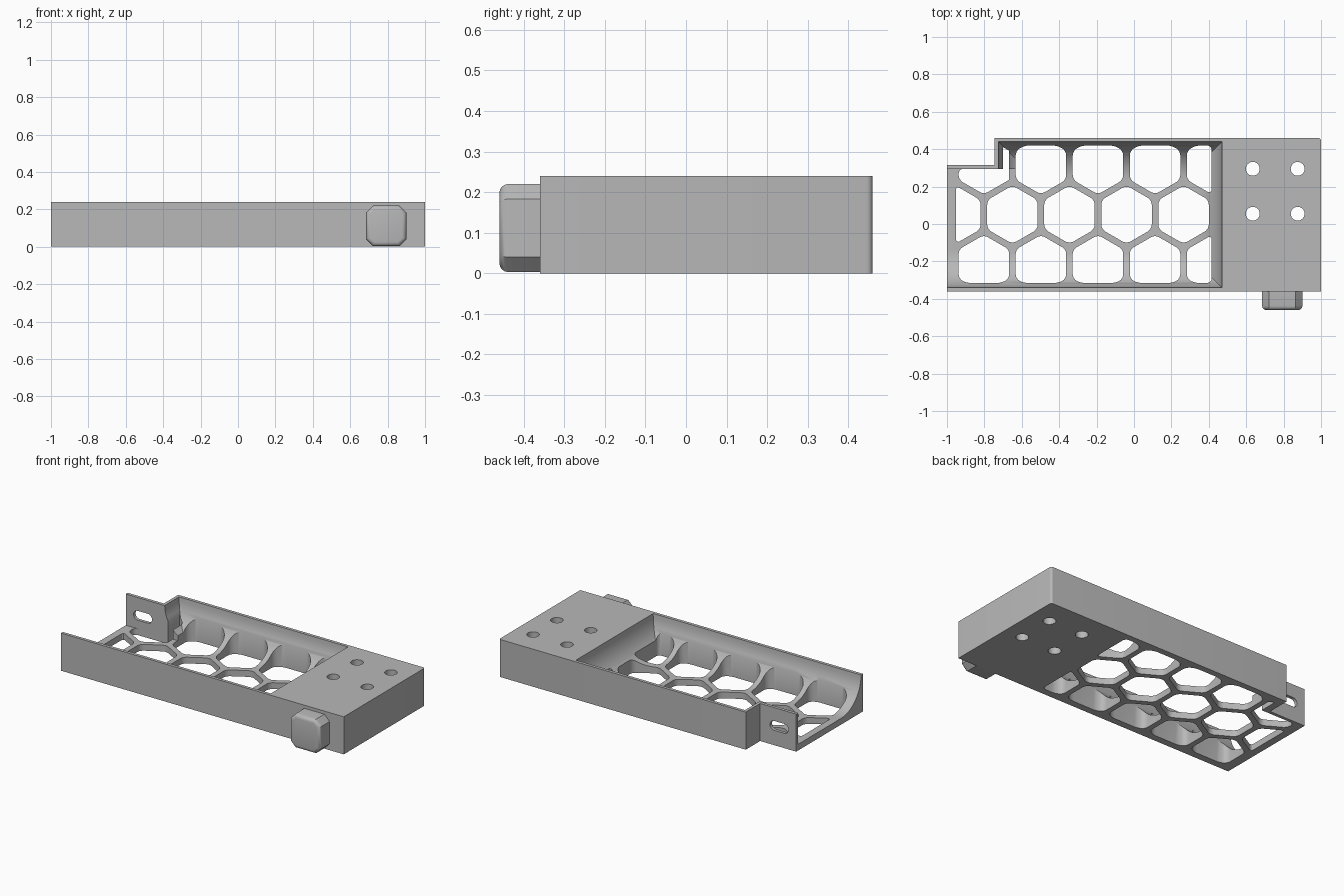
import bpy, bmesh, math

if "Cube" in bpy.data.objects:
    bpy.data.objects.remove(bpy.data.objects["Cube"])

grey = bpy.data.materials.new("plain_grey")
grey.use_nodes = True
grey.diffuse_color = (0.48, 0.48, 0.48, 1)
grey.node_tree.nodes["Principled BSDF"].inputs["Base Color"].default_value = grey.diffuse_color

HEIGHT, FLOOR, FILLET, TOP = 0.24, 0.04, 0.2, 0.3
AXES = {"x": lambda u, v, w: (w, u, v),
        "y": lambda u, v, w: (u, w, v),
        "z": lambda u, v, w: (u, v, w)}


def add_prism(bm, pts, axis, lo, hi, rounding=0):
    """Extrude a 2D outline along an axis, optionally rounding its long edges."""
    place = AXES[axis]
    part = bmesh.new()
    rings = [[part.verts.new(place(u, v, w)) for u, v in pts] for w in (lo, hi)]
    n = len(pts)
    part.faces.new(rings[0])
    part.faces.new(rings[1][::-1])
    for i in range(n):
        j = (i + 1) % n
        part.faces.new((rings[0][j], rings[0][i], rings[1][i], rings[1][j]))
    if rounding:
        long_edges = [part.edges.get((a, b)) for a, b in zip(*rings)]
        bmesh.ops.bevel(part, geom=long_edges, offset=rounding, segments=4,
                        profile=0.5, affect='EDGES', clamp_overlap=True)
    bmesh.ops.recalc_face_normals(part, faces=part.faces)
    temp = bpy.data.meshes.new("temp")
    part.to_mesh(temp)
    part.free()
    bm.from_mesh(temp)
    bpy.data.meshes.remove(temp)


def make_object(name, prisms):
    bm = bmesh.new()
    for args in prisms:
        add_prism(bm, *args)
    mesh = bpy.data.meshes.new(name)
    bm.to_mesh(mesh)
    bm.free()
    mesh.materials.append(grey)
    obj = bpy.data.objects.new(name, mesh)
    bpy.context.scene.collection.objects.link(obj)
    return obj


def combine(obj, cutter, operation='DIFFERENCE'):
    """Apply a boolean and discard the cutter."""
    mod = obj.modifiers.new("cut", 'BOOLEAN')
    mod.operation, mod.solver, mod.object = operation, 'EXACT', cutter
    bpy.context.view_layer.update()
    graph = bpy.context.evaluated_depsgraph_get()
    mesh = bpy.data.meshes.new_from_object(obj.evaluated_get(graph))
    obj.modifiers.clear()
    obj.data = mesh
    bpy.data.objects.remove(cutter)


def arc(cx, cy, r, start, end, steps=12):
    return [(cx + r * math.cos(math.radians(start + (end - start) * i / steps)),
             cy + r * math.sin(math.radians(start + (end - start) * i / steps)))
            for i in range(steps + 1)]


def scoop(a, b, round_b=True):
    """Trough section with large fillets where walls meet the floor."""
    left = [(a, TOP)] + arc(a + FILLET, FLOOR + FILLET, FILLET, 180, 270)
    if round_b:
        return left + arc(b - FILLET, FLOOR + FILLET, FILLET, 270, 360) + [(b, TOP)]
    return left + [(b, FLOOR), (b, TOP)]


def clip(pts, axis, limit, sign):
    """Keep the part of a convex outline where sign * (p - limit) <= 0."""
    out = []
    for p, q in zip(pts, pts[1:] + pts[:1]):
        dp, dq = sign * (p[axis] - limit), sign * (q[axis] - limit)
        if dp <= 0:
            out.append(p)
        if dp * dq < 0:
            t = dp / (dp - dq)
            out.append(tuple(p[k] + t * (q[k] - p[k]) for k in (0, 1)))
    return out


def hexagon(cx, cy, x_min, x_max, y_min, y_max):
    r = 0.135 / math.cos(math.pi / 6)
    pts = arc(cx, cy, r, 30, 330, 5)
    for axis, limit, sign in ((0, x_min, -1), (0, x_max, 1), (1, y_min, -1), (1, y_max, 1)):
        pts = clip(pts, axis, limit, sign)
    return pts


# Solid outline with the rear notch and one rounded rear corner
outline = [(-1, -0.36), (1, -0.36)] + arc(0.985, 0.445, 0.015, 0, 90, 5)
outline += [(-0.745, 0.46), (-0.745, 0.315), (-1, 0.315)]
tray = make_object("tray_body", [(outline, "z", 0, HEIGHT)])

# Filleted tray cavity, plus the open end in front of the notch plate
cavity = make_object("cavity_cutter", [(scoop(-0.34, 0.44), "x", -0.9, 0.6)])
ends = make_object("end_cutter", [(scoop(-0.725, 0.47), "y", -0.5, 0.6)])
combine(cavity, ends, 'INTERSECT')
combine(tray, cavity)
combine(tray, make_object("open_end_cutter",
                          [(scoop(-0.34, 0.295, False), "x", -1.1, -0.52)]))

# Honeycomb floor openings
PITCH, MID_Y = 0.305, 0.05
holes = []
for row in (-1, 0, 1):
    start = -0.955 if row == 0 else -0.955 + PITCH / 2
    for col in range(5):
        cx, cy = start + col * PITCH, MID_Y + row * PITCH * math.sqrt(0.75)
        y_max = 0.295 if row == 1 and col == 0 else 0.42
        holes.append((hexagon(cx, cy, -0.953, 0.415, -0.315, y_max),
                      "z", -0.1, TOP, 0.025))
combine(tray, make_object("honeycomb_cutter", holes))

# Rest of the cell beside the notch, screw holes and plate slot
extras = [(hexagon(-0.955 + PITCH / 2, MID_Y + PITCH * math.sqrt(0.75),
                   -0.70, 0, 0.2, 0.42), "z", -0.1, TOP)]
for x in (0.635, 0.875):
    for y in (0.055, 0.295):
        extras.append((arc(x, y, 0.037, 0, 345, 23), "z", -0.1, TOP))
slot = arc(-0.845, 0.125, 0.03, -90, 90) + arc(-0.915, 0.125, 0.03, 90, 270)
extras.append((slot, "y", 0.25, 0.4))
combine(tray, make_object("hole_cutter", extras))

# Chamfered front knob with softened front edges
x0, x1, z0, z1, c = 0.685, 0.9, 0.003, 0.22, 0.037
knob_outline = [(x0 + c, z0), (x1 - c, z0), (x1, z0 + c), (x1, z1 - c),
                (x1 - c, z1), (x0 + c, z1), (x0, z1 - c), (x0, z0 + c)]
knob = make_object("front_knob", [(knob_outline, "y", -0.46, -0.355)])
bm = bmesh.new()
bm.from_mesh(knob.data)
front = [e for e in bm.edges if all(v.co.y < -0.45 for v in e.verts)]
bmesh.ops.bevel(bm, geom=front, offset=0.022, segments=4, profile=0.5, affect='EDGES')
bm.to_mesh(knob.data)
bm.free()

# Smooth the fillets, keep corners crisp
for obj in (tray, knob):
    bpy.ops.object.select_all(action='DESELECT')
    obj.select_set(True)
    bpy.context.view_layer.objects.active = obj
    bpy.ops.object.shade_smooth_by_angle(angle=math.radians(30))
